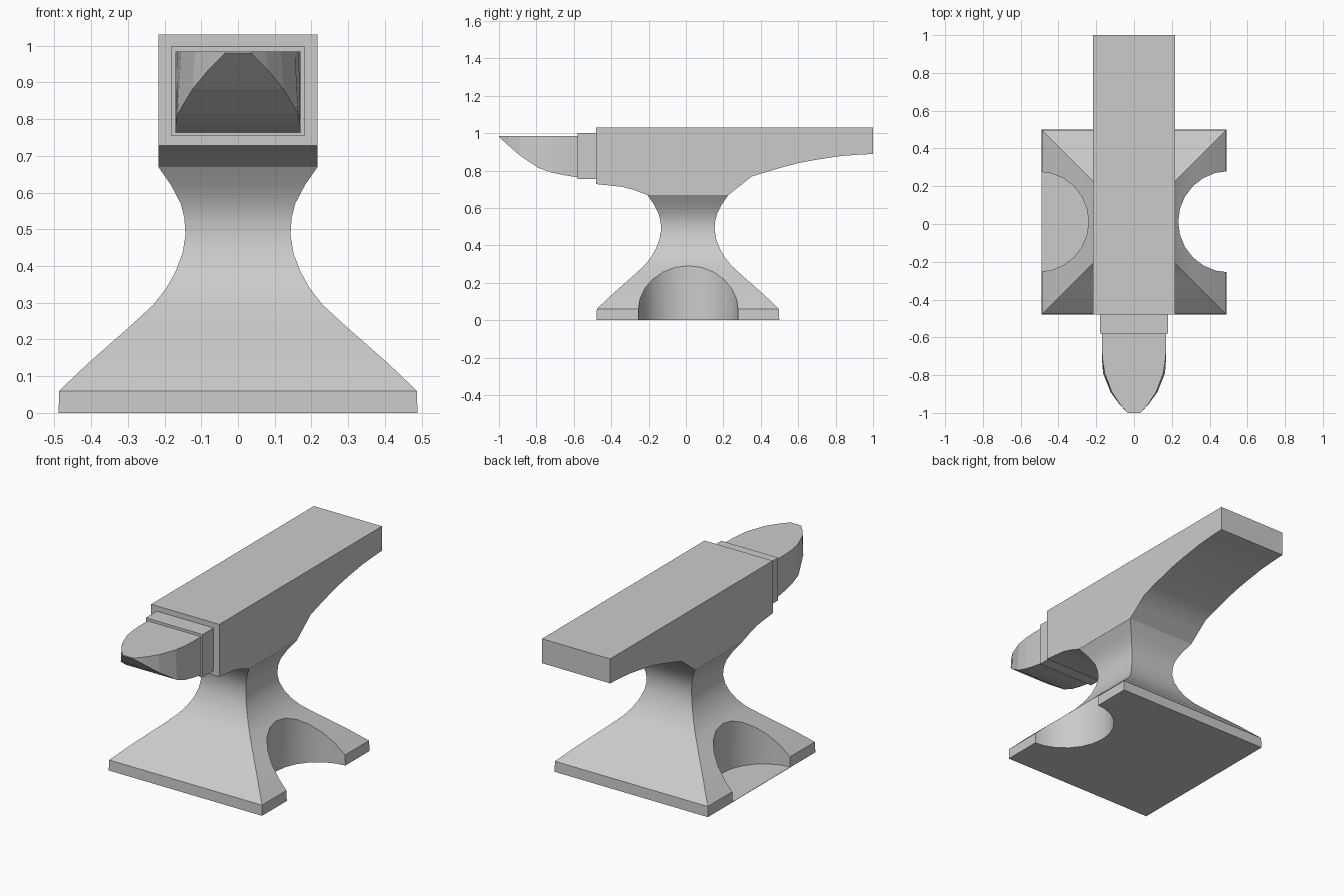
import bpy, bmesh

if "Cube" in bpy.data.objects:
    bpy.data.objects.remove(bpy.data.objects["Cube"])

CY = 0.01      # y centre of the pedestal
HW = 0.217     # half width of the anvil face


def make(name, bm):
    bmesh.ops.recalc_face_normals(bm, faces=bm.faces)
    me = bpy.data.meshes.new(name)
    bm.to_mesh(me)
    bm.free()
    ob = bpy.data.objects.new(name, me)
    bpy.context.collection.objects.link(ob)
    return ob


def loft(name, sections):
    """Skin a list of equal-length point loops and cap both ends."""
    bm = bmesh.new()
    loops = [[bm.verts.new(p) for p in s] for s in sections]
    n = len(loops[0])
    for a, b in zip(loops, loops[1:]):
        for i in range(n):
            j = (i + 1) % n
            bm.faces.new((a[i], a[j], b[j], b[i]))
    bm.faces.new(loops[0])
    bm.faces.new(loops[-1])
    return make(name, bm)


def drop_faces(ob, test):
    """Remove faces hidden inside the joints."""
    bm = bmesh.new()
    bm.from_mesh(ob.data)
    bmesh.ops.delete(bm, geom=[f for f in bm.faces if test(f)], context='FACES')
    bm.to_mesh(ob.data)
    bm.free()


# Pedestal: square sections flaring from a waist (z, half width)
profile = [(0, .489), (.06, .487), (.13, .414), (.185, .352), (.235, .295),
           (.295, .23), (.34, .195), (.385, .17), (.435, .151), (.485, .143),
           (.53, .146), (.57, .156), (.62, .182), (.67, HW)]
pedestal = loft("pedestal", [[(-w, CY - w, z), (w, CY - w, z), (w, CY + w, z),
                              (-w, CY + w, z)] for z, w in profile])

# Round side notches: right one goes through, left one keeps a thin floor
for side, x, r, bottom in (("right", .502, .268, -.1), ("left", -.505, .265, .002)):
    bpy.ops.mesh.primitive_cylinder_add(vertices=24, radius=r, depth=.5 - bottom,
                                        location=(x, .012, (.5 + bottom) / 2))
    cutter = bpy.context.object
    cutter.name = side + "_notch_cutter"
    mod = pedestal.modifiers.new(side + "_notch", 'BOOLEAN')
    mod.operation = 'DIFFERENCE'
    mod.solver = 'EXACT'
    mod.object = cutter
    bpy.context.view_layer.objects.active = pedestal
    bpy.ops.object.modifier_apply(modifier=mod.name)
    bpy.data.objects.remove(cutter)
drop_faces(pedestal, lambda f: f.calc_center_median().z > .669)

# Face and heel: side profile extruded across x
side_profile = [(-.48, 1.03), (1, 1.03), (1, .889), (.92, .885), (.82, .877),
                (.69, .857), (.6, .84), (.53, .822), (.44, .796), (.35, .768),
                (.29, .72), (CY + HW, .67), (CY - HW, .67), (-.28, .697),
                (-.34, .713), (-.48, .728)]
face = loft("face_and_heel", [[(x, y, z) for y, z in side_profile] for x in (-HW, HW)])
drop_faces(face, lambda f: all(abs(v.co.z - .67) < .001 for v in f.verts))

# Collar between face and horn
collar = loft("collar", [[(-.181, y, .754), (.181, y, .754), (.181, y, 1.0),
                          (-.181, y, 1.0)] for y in (-.48, -.58)])
drop_faces(collar, lambda f: f.calc_center_median().y > -.481)

# Horn: (y, bottom half width, top half width, underside height)
horn_sections = [(-.58, .17, .17, .764), (-.66, .17, .17, .777),
                 (-.72, .169, .166, .79), (-.79, .164, .155, .815),
                 (-.89, .124, .117, .882), (-.95, .08, .077, .935),
                 (-1.0, .035, .035, .98)]
horn = loft("horn", [[(-b, y, z), (b, y, z), (t, y, .985), (-t, y, .985)]
                     for y, b, t, z in horn_sections])
drop_faces(horn, lambda f: f.calc_center_median().y > -.581)

# Smooth the curved surfaces, keep hard edges
for ob in (pedestal, face):
    bpy.ops.object.select_all(action='DESELECT')
    ob.select_set(True)
    bpy.context.view_layer.objects.active = ob
    bpy.ops.object.shade_smooth_by_angle(angle=.5)
